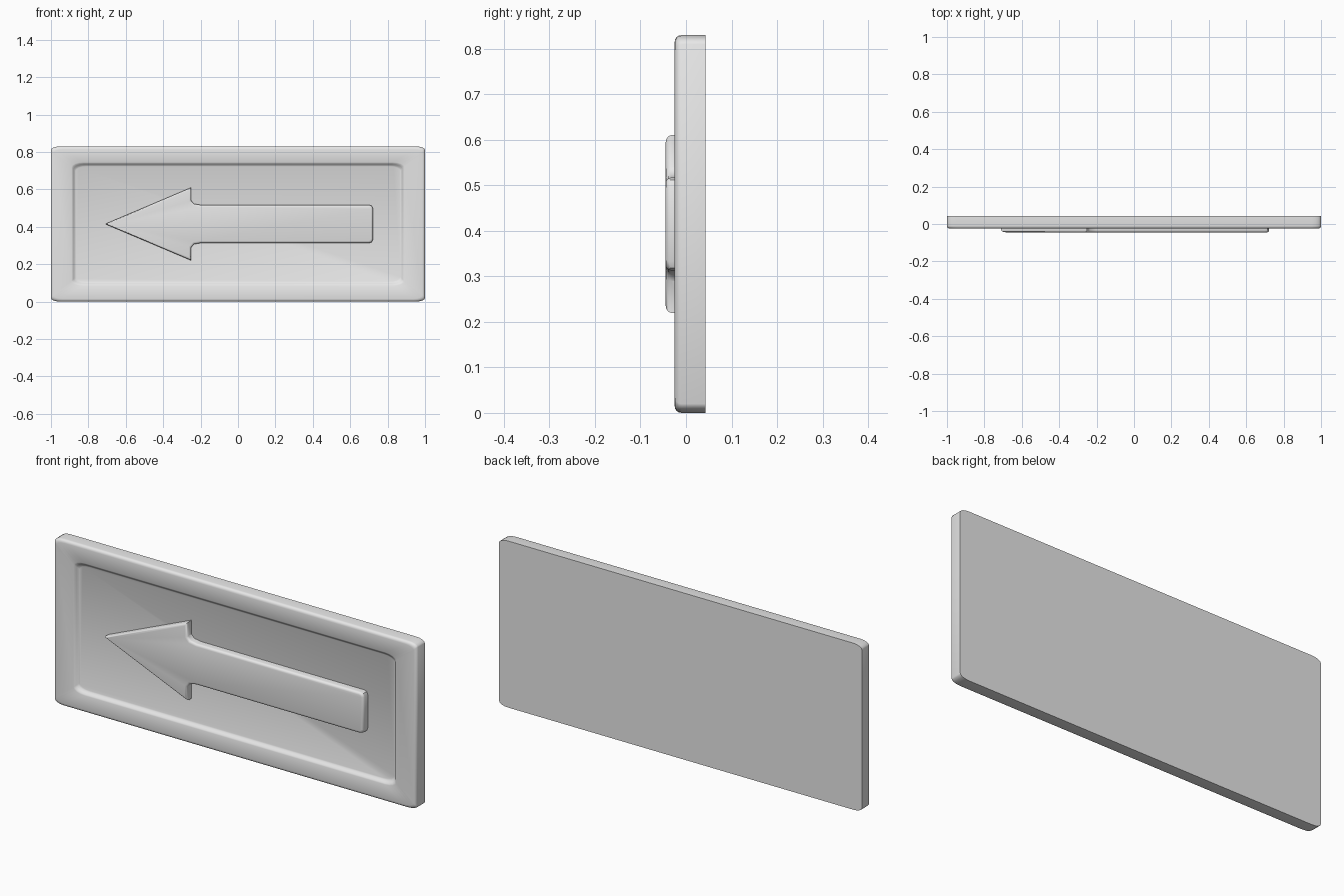
import bpy
import bmesh
from math import cos, sin, pi, radians
from mathutils import Vector

if "Cube" in bpy.data.objects:
    bpy.data.objects.remove(bpy.data.objects["Cube"], do_unlink=True)

MID = 0.415      # height of the sign's centre line
BACK, FRONT, FLOOR, ARROW = 0.043, -0.025, -0.008, -0.045

grey = bpy.data.materials.new("light grey")
grey.use_nodes = True
grey.diffuse_color = (0.8, 0.8, 0.8, 1)
grey.node_tree.nodes["Principled BSDF"].inputs["Base Color"].default_value = (0.8, 0.8, 0.8, 1)


def loft(name, rings):
    """Solid skinned through (outline, y) rings, capped at both ends."""
    bm = bmesh.new()
    loops = [[bm.verts.new((p[0], y, p[1])) for p in pts] for pts, y in rings]
    for a, b in zip(loops, loops[1:]):
        n = len(a)
        for i in range(n):
            j = (i + 1) % n
            bm.faces.new((a[i], a[j], b[j], b[i]))
    bm.faces.new(loops[0])
    bm.faces.new(loops[-1])
    bmesh.ops.recalc_face_normals(bm, faces=bm.faces)
    mesh = bpy.data.meshes.new(name)
    bm.to_mesh(mesh)
    bm.free()
    mesh.materials.append(grey)
    obj = bpy.data.objects.new(name, mesh)
    bpy.context.collection.objects.link(obj)
    bpy.ops.object.select_all(action='DESELECT')
    obj.select_set(True)
    bpy.context.view_layer.objects.active = obj
    bpy.ops.object.shade_smooth_by_angle(angle=radians(40))
    return obj


def rounded_rect(hw, hh, rx, rz, steps=4):
    """Rectangle around the centre line with elliptical corners."""
    pts = []
    for k, (sx, sz) in enumerate(((1, 1), (-1, 1), (-1, -1), (1, -1))):
        for i in range(steps + 1):
            t = (k + i / steps) * pi / 2
            pts.append((sx * (hw - rx) + rx * cos(t), MID + sz * (hh - rz) + rz * sin(t)))
    return pts


def inset(pts, d):
    """Move every edge of a counter-clockwise outline inward by d."""
    pts = [Vector(p) for p in pts]
    out = []
    for i, p in enumerate(pts):
        a = (p - pts[i - 1]).normalized()
        b = (pts[(i + 1) % len(pts)] - p).normalized()
        na, nb = Vector((-a.y, a.x)), Vector((-b.y, b.x))
        out.append(p + (na + nb) * d / (1 + na.dot(nb)))
    return out


# Board: rounded front edge, flat border and sunken panel
rings = [(rounded_rect(1, MID, 0.05, 0.02), BACK)]
for i in range(5):
    t = i / 4 * pi / 2
    d = 0.015 * (1 - cos(t))
    rings.append((rounded_rect(1 - d, MID - d, 0.05, 0.02), FRONT + 0.015 * (1 - sin(t))))
rings.append((rounded_rect(0.89, 0.33, 0.06, 0.025), FRONT))
for i in range(1, 5):
    t = i / 4
    s = t * t * (3 - 2 * t)
    d = 0.022 * t
    rings.append((rounded_rect(0.89 - d, 0.33 - d, 0.06, 0.025), FRONT + (FLOOR - FRONT) * s))
loft("sign_board", rings)

# Raised arrow: lower half of the outline, mirrored for the upper half
lower = [(-0.71, 0), (-0.25, -0.195), (-0.25, -0.125), (-0.235, -0.108),
         (-0.2, -0.102), (0.7, -0.102), (0.715, -0.097), (0.722, -0.082)]
outline = [(x, MID + z) for x, z in lower]
outline += [(x, MID - z) for x, z in reversed(lower[1:])]
rings = [(outline, FLOOR + 0.004)]
for i in range(4):
    t = i / 3 * pi / 2
    rings.append((inset(outline, 0.012 * (1 - cos(t))), ARROW + 0.012 * (1 - sin(t))))
loft("raised_arrow", rings)
